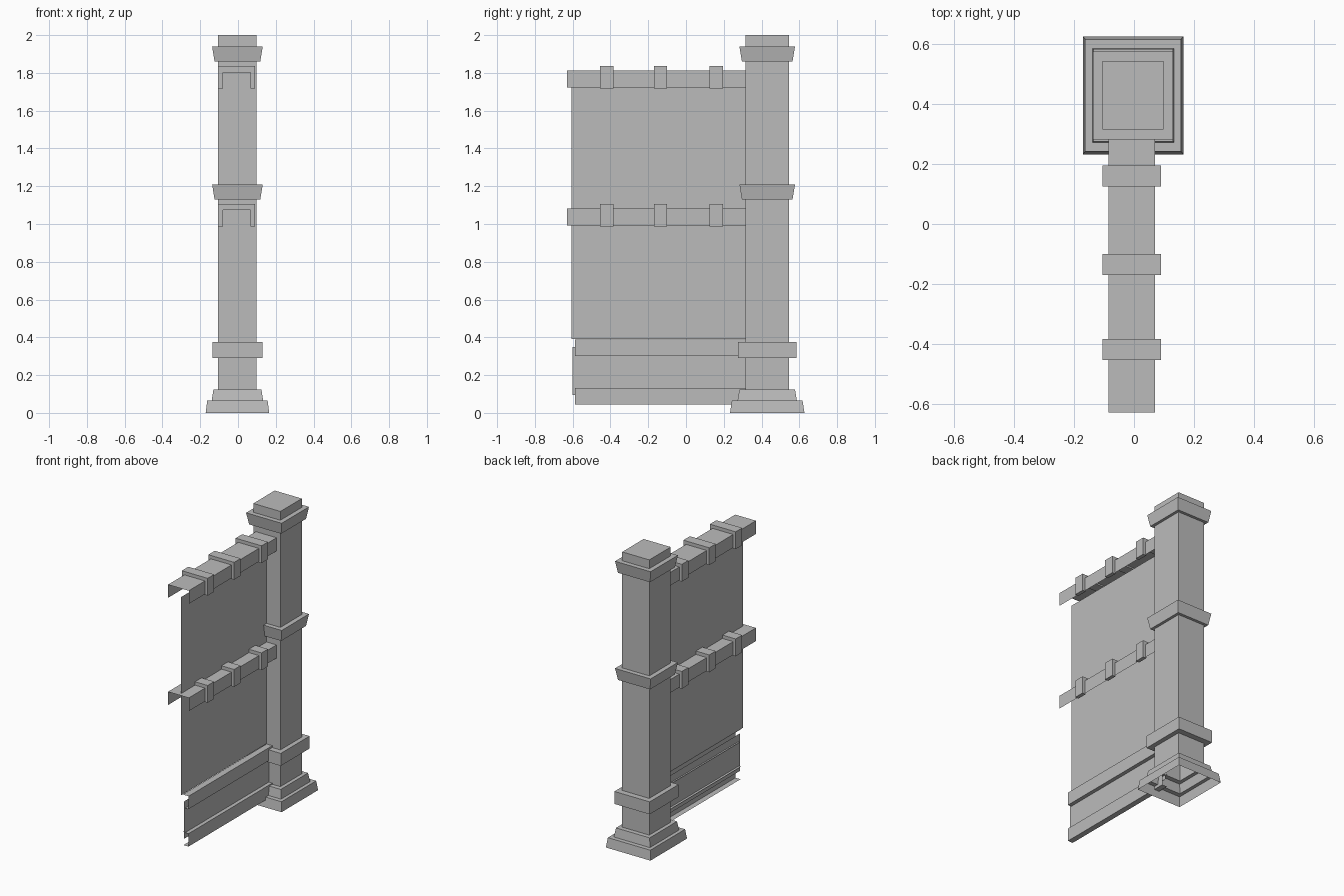
import bpy
import bmesh

if "Cube" in bpy.data.objects:
    bpy.data.objects.remove(bpy.data.objects["Cube"], do_unlink=True)

grey = bpy.data.materials.new("plain_grey")
grey.use_nodes = True
COLOUR = (0.5, 0.5, 0.5, 1)
grey.diffuse_color = COLOUR
grey.node_tree.nodes["Principled BSDF"].inputs["Base Color"].default_value = COLOUR


def finish(name, bm):
    mesh = bpy.data.meshes.new(name)
    bm.to_mesh(mesh)
    bm.free()
    mesh.materials.append(grey)
    obj = bpy.data.objects.new(name, mesh)
    bpy.context.collection.objects.link(obj)
    return obj


def square_loft(name, centre, profile):
    """Stack rectangular rings (half width, half depth, height); capped on top, open below."""
    bm = bmesh.new()
    cx, cy = centre
    rings = []
    for hx, hy, z in profile:
        corners = ((-hx, -hy), (hx, -hy), (hx, hy), (-hx, hy))
        rings.append([bm.verts.new((cx + x, cy + y, z)) for x, y in corners])
    for low, high in zip(rings, rings[1:]):
        for i in range(4):
            j = (i + 1) % 4
            bm.faces.new((low[i], low[j], high[j], high[i]))
    bm.faces.new(rings[-1])
    return finish(name, bm)


def extrude_along_y(name, section, y_start, y_end, solid=False):
    """Sweep an (x, z) section along y: an open sheet, or a closed solid."""
    bm = bmesh.new()
    front = [bm.verts.new((x, y_start, z)) for x, z in section]
    back = [bm.verts.new((x, y_end, z)) for x, z in section]
    count = len(section)
    for i in range(count if solid else count - 1):
        j = (i + 1) % count
        bm.faces.new((front[i], front[j], back[j], back[i]))
    if solid:
        bm.faces.new(front[::-1])
        bm.faces.new(back)
        bmesh.ops.recalc_face_normals(bm, faces=bm.faces[:])
    return finish(name, bm)


# Post: stepped foot, square shaft, plain band, two flared bands and top
SHAFT = (0.102, 0.115)
bands = [  # bottom size, bottom height, top size, top height
    ((0.133, 0.155), 0.29, (0.133, 0.155), 0.375),
    ((0.121, 0.134), 1.13, (0.134, 0.147), 1.21),
    ((0.121, 0.134), 1.86, (0.134, 0.147), 1.94),
]
profile = [
    (0.168, 0.197, 0), (0.16, 0.187, 0.065),
    (0.136, 0.157, 0.065), (0.127, 0.147, 0.125), (*SHAFT, 0.125),
]
for low, z_low, high, z_high in bands:
    profile += [(*SHAFT, z_low), (*low, z_low), (*high, z_high), (*SHAFT, z_high)]
profile.append((*SHAFT, 2))
square_loft("post", (-0.003, 0.43), profile)

# Thin wall sheets
WALL_END = 0.316
MID = -0.005
extrude_along_y("wall_panel", [(MID, 0.39), (MID, 1.74)], -0.605, WALL_END)
extrude_along_y("lower_panel", [(0.012, 0.095), (0.012, 0.35)], -0.6, WALL_END)

# Channel-shaped skirting strips on the left face of the wall
for label, z in (("bottom", 0.045), ("upper", 0.3)):
    top = z + 0.088
    section = [(0, z), (0.038, z), (0.038, top), (MID, top)]
    extrude_along_y(label + "_skirting", section, -0.587, WALL_END)

# Open channel rails with three straps wrapped over each
for label, z in (("middle", 0.993), ("top", 1.723)):
    left, right, crown = -0.086, 0.07, z + 0.09
    rail = [(right, z), (right, crown), (left, crown), (left, z)]
    extrude_along_y(label + "_rail", rail, -0.63, WALL_END)
    base = z - 0.005
    outer = [(0.09, base), (0.09, z + 0.113), (-0.105, z + 0.113), (-0.105, base)]
    inner = [(-0.08, base), (-0.08, z + 0.08), (0.065, z + 0.08), (0.065, base)]
    for place, y in (("front", -0.455), ("centre", -0.17), ("rear", 0.125)):
        extrude_along_y(f"{label}_{place}_strap", outer + inner, y, y + 0.07, solid=True)
